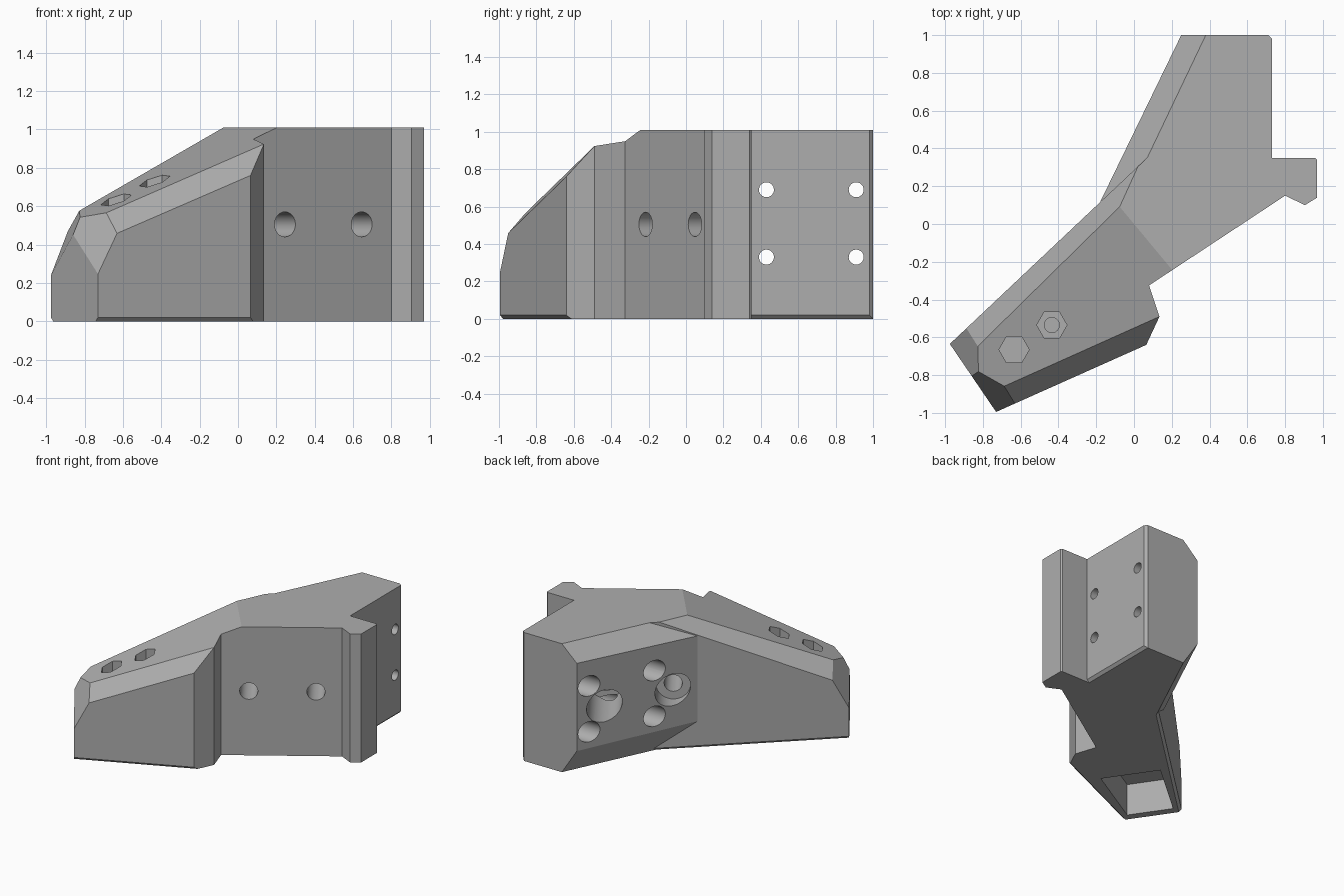
import bpy
import bmesh
import math
from mathutils import Vector, Matrix

cube = bpy.data.objects.get("Cube")
if cube:
    bpy.data.objects.remove(cube, do_unlink=True)

TOP = 1.01
END = Vector((-0.73, -0.995, 0))        # front corner of the arm tip
INWARD = Vector((0.827, 0.563, 0))      # from the tip into the arm
ALONG = Vector((0.563, -0.827, 0))      # along the tip face

gray = bpy.data.materials.new("plain_gray")
gray.use_nodes = True
gray.diffuse_color = (0.42, 0.42, 0.42, 1)
gray.node_tree.nodes["Principled BSDF"].inputs["Base Color"].default_value = (0.42, 0.42, 0.42, 1)


def make_object(name, bm):
    bmesh.ops.recalc_face_normals(bm, faces=bm.faces)
    mesh = bpy.data.meshes.new(name)
    bm.to_mesh(mesh)
    bm.free()
    mesh.materials.append(gray)
    obj = bpy.data.objects.new(name, mesh)
    bpy.context.collection.objects.link(obj)
    return obj


def prism(outline, low, high):
    bm = bmesh.new()
    face = bm.faces.new([bm.verts.new((p[0], p[1], low)) for p in outline])
    out = bmesh.ops.extrude_face_region(bm, geom=[face])
    top = [v for v in out["geom"] if isinstance(v, bmesh.types.BMVert)]
    bmesh.ops.translate(bm, verts=top, vec=(0, 0, high - low))
    bmesh.ops.recalc_face_normals(bm, faces=bm.faces)
    return bm


def slice_off(bm, keep, a, b, c):
    """Cut along the plane through three points, keeping the side of 'keep'."""
    a, b, c = Vector(a), Vector(b), Vector(c)
    normal = (b - a).cross(c - a).normalized()
    if (Vector(keep) - a).dot(normal) > 0:
        normal = -normal
    geom = bm.verts[:] + bm.edges[:] + bm.faces[:]
    cut = bmesh.ops.bisect_plane(bm, geom=geom, dist=1e-5, plane_co=a,
                                 plane_no=normal, clear_outer=True)
    edges = [e for e in cut["geom_cut"] if isinstance(e, bmesh.types.BMEdge)]
    bmesh.ops.edgenet_fill(bm, edges=[e for e in edges if e.is_boundary])


def drill(name, start, direction, length, radius, sides=32, spin=0):
    direction = Vector(direction).normalized()
    start = Vector(start)
    bm = bmesh.new()
    bmesh.ops.create_cone(bm, cap_ends=True, segments=sides, radius1=radius,
                          radius2=radius, depth=length)
    turn = direction.to_track_quat('Z', 'Y').to_matrix().to_4x4()
    place = Matrix.Translation(start + direction * length / 2)
    bm.transform(place @ turn @ Matrix.Rotation(spin, 4, 'Z'))
    return make_object(name, bm)


def combine(target, tool, operation):
    mod = target.modifiers.new(tool.name, 'BOOLEAN')
    mod.object, mod.operation, mod.solver = tool, operation, 'EXACT'
    bpy.ops.object.select_all(action='DESELECT')
    bpy.context.view_layer.objects.active = target
    target.select_set(True)
    bpy.ops.object.modifier_apply(modifier=mod.name)
    bpy.data.objects.remove(tool, do_unlink=True)


def slope_z(x, y):
    return TOP + 0.413 * (0.769 * x + 0.639 * y)


def on_slope(x, y):
    return (x, y, slope_z(x, y))


slope = [on_slope(0, 0), on_slope(1, 0), on_slope(0, 1)]

# Main block with bevelled back edges
block_mid = (0.4, 0.4, 0.5)
bm = prism([(0.25, 1), (-0.18, 0.115), (0.08, -0.325), (0.73, 0.104),
            (0.73, 0.98), (0.71, 1)], 0, TOP)
slice_off(bm, block_mid, (0.38, 1, TOP), (-0.035, 0.13, TOP), (0.25, 1, TOP - 0.12))
slice_off(bm, block_mid, (0.38, 1, 0), (-0.035, 0.13, 0), (0.25, 1, 0.2))
slice_off(bm, block_mid, (0.73, 0, 0.02), (0.73, 1, 0.02), (0.71, 0, 0))
slice_off(bm, block_mid, *slope)
body = make_object("bracket_body", bm)

# Side flange
flange = make_object("flange", prism(
    [(0.5, -0.048), (0.8, 0.15), (0.905, 0.1), (0.97, 0.14), (0.97, 0.34),
     (0.96, 0.35), (0.6, 0.35)], 0, TOP))

# Sloping arm, its tail buried in the block
arm_mid = (-0.35, -0.4, 0.4)
bm = prism([(-0.975, -0.635), tuple(END[:2]), (0.065, -0.64), (0.135, -0.49),
            (0.08, -0.325), (0.2, 0.2), (0.085, 0.365)], 0, TOP)
slice_off(bm, arm_mid, *slope)
# long upper bevels, back then front
slice_off(bm, arm_mid, (-0.09, 0.06, TOP), on_slope(-0.83, -0.65), (-0.18, 0.115, 0.89))
slice_off(bm, arm_mid, on_slope(0.135, -0.49), on_slope(-0.69, -0.86), (0.065, -0.64, 0.76))
# two slanted corners of the tip
peak = (-0.86, -0.805, 0.45)
slice_off(bm, arm_mid, (-0.975, -0.635, 0.24), (-0.89, -0.56, 0.46), peak)
slice_off(bm, arm_mid, (-0.735, -0.995, 0.24), (-0.63, -0.95, 0.46), peak)
# narrow bevels under the long walls
for a, b, inset in (((-0.73, -0.995), (0.065, -0.64), (-0.008, 0.018)),
                    ((-0.975, -0.635), (-0.18, 0.115), (0.014, -0.014))):
    slice_off(bm, arm_mid, (*a, 0.02), (*b, 0.02), (a[0] + inset[0], a[1] + inset[1], 0))
arm = make_object("arm", bm)

combine(body, flange, 'UNION')
combine(body, arm, 'UNION')

cutters = []

# Pocket under the arm
corners = [END + INWARD * t + ALONG * e for t, e in
           ((0.06, -0.39), (0.06, -0.05), (0.61, -0.01), (0.61, -0.45))]
cutters.append(make_object("pocket", prism(corners, -0.1, 0.25)))

# Tip holes into the pocket
for x, y in ((-0.945, -0.68), (-0.77, -0.937)):
    cutters.append(drill("tip_hole", Vector((x, y, 0.095)) - INWARD * 0.05, INWARD, 0.15, 0.04))

# Hexagonal nut seats with screw holes
for x, y in ((-0.635, -0.665), (-0.435, -0.535)):
    z = slope_z(x, y)
    cutters.append(drill("nut_seat", (x, y, z - 0.08), (0, 0, 1), 0.4, 0.08, 6, math.pi / 2))
    cutters.append(drill("nut_hole", (x, y, z - 0.2), (0, 0, 1), 0.3, 0.04))
    # points of the hexagon lie along x
    cutters[-2].data.transform(Matrix.Translation((x, y, 0)) @ Matrix.Rotation(0, 4, 'Z')
                               @ Matrix.Translation((-x, -y, 0)))

# Front holes with wide bores from the back
axis = Vector((-0.55, 0.835, 0))
for x, y in ((0.245, -0.216), (0.645, 0.048)):
    start = Vector((x, y, 0.505))
    cutters.append(drill("front_hole", start - axis * 0.1, axis, 1.4, 0.065))
    cutters.append(drill("back_bore", start + axis * 0.5, axis, 0.8, 0.125, 48))

# Four side holes, widened at the back
for y in (0.43, 0.91):
    for z in (0.33, 0.69):
        cutters.append(drill("side_hole", (-0.4, y, z), (1, 0, 0), 1.3, 0.04))
        cutters.append(drill("side_bore", (0.5, y, z), (-1, 0, 0), 0.9, 0.08))

for cutter in cutters:
    combine(body, cutter, 'DIFFERENCE')

bpy.ops.object.shade_smooth_by_angle(angle=math.radians(20))
